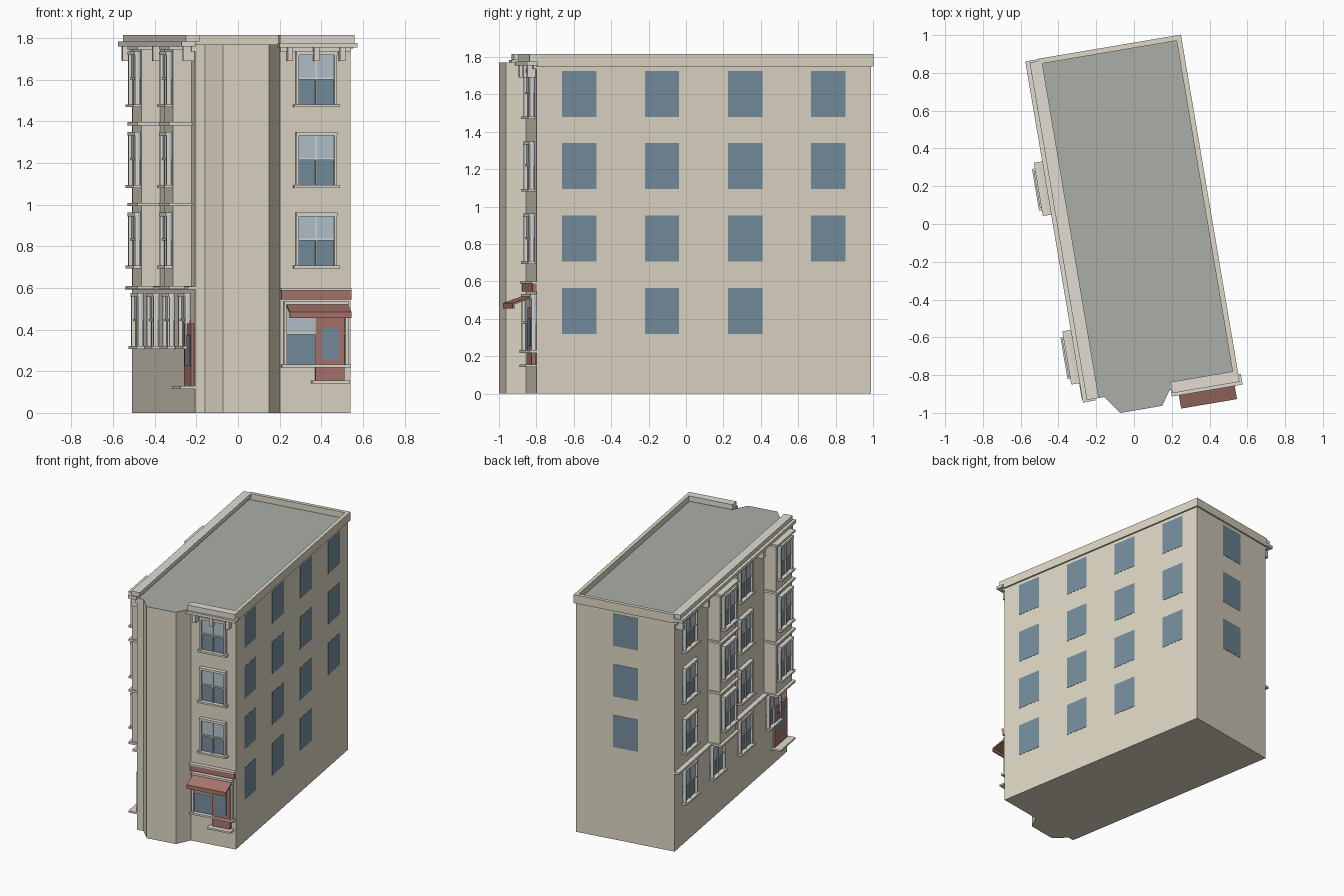
import bpy, bmesh, math
from mathutils import Matrix

if "Cube" in bpy.data.objects:
    bpy.data.objects.remove(bpy.data.objects["Cube"])

TURN = Matrix.Rotation(math.radians(9.6), 4, 'Z')
L, R, F, B = -.357, .40, -.877, .935          # wall planes in the building's own frame
FLOORS = [.309, .696, 1.083, 1.47]
COLS = [-.64, -.185, .265, .71]
BAYS = {COLS[0]: .09, COLS[2]: .09}


def mat(name, r, g, b):
    m = bpy.data.materials.new(name)
    m.diffuse_color = (r, g, b, 1)
    m.use_nodes = True
    m.node_tree.nodes["Principled BSDF"].inputs["Base Color"].default_value = m.diffuse_color
    return m


WALL = mat("wall", .73, .68, .56)
TRIM = mat("trim", .75, .72, .64)
ROOF = mat("roof", .40, .42, .39)
DARK = mat("dark_glass", .18, .27, .34)
LIGHT = mat("light_glass", .45, .55, .62)
RED = mat("red_paint", .40, .18, .15)


def finish(name, bm, mats):
    bmesh.ops.recalc_face_normals(bm, faces=bm.faces)
    bm.transform(TURN)
    me = bpy.data.meshes.new(name)
    bm.to_mesh(me)
    bm.free()
    for m in mats:
        me.materials.append(m)
    ob = bpy.data.objects.new(name, me)
    bpy.context.collection.objects.link(ob)
    return ob


def prism(bm, pts, vec, idx=0):
    """Extrude a closed outline along vec."""
    f = bm.faces.new([bm.verts.new(p) for p in pts])
    f.material_index = idx
    ext = bmesh.ops.extrude_face_region(bm, geom=[f])["geom"]
    vs = [g for g in ext if isinstance(g, bmesh.types.BMVert)]
    bmesh.ops.translate(bm, vec=vec, verts=vs)
    for v in vs:
        for g in v.link_faces:
            g.material_index = idx


def place(side, s, d, z):
    """Point on a wall: s along it, d out from it."""
    return {"front": (s, F - d, z), "left": (L - d, s, z),
            "right": (R + d, s, z), "back": (s, B + d, z)}[side]


def part(name, side, boxes):
    """One object from boxes (s0, s1, d0, d1, z0, z1, material) on a wall."""
    bm = bmesh.new()
    mats = []
    for s0, s1, d0, d1, z0, z1, m in boxes:
        if m not in mats:
            mats.append(m)
        pts = [place(side, *p) for p in ((s0, d0, z0), (s1, d0, z0), (s1, d1, z0), (s0, d1, z0))]
        prism(bm, pts, (0, 0, z1 - z0), mats.index(m))
    return finish(name, bm, mats)


def sash_window(name, side, c, z, w=.20, h=.262, d=0):
    a, b, t, mid = c - w / 2, c + w / 2, .014, z + h * .52
    part(name, side, [
        (a, b, d, d + .008, z, mid, DARK), (a, b, d, d + .012, mid, z + h, LIGHT),
        (a, a + t, d, d + .026, z, z + h, TRIM), (b - t, b, d, d + .026, z, z + h, TRIM),
        (a, b, d, d + .03, z + h - t, z + h + .004, TRIM),
        (a - .012, b + .012, d, d + .037, z - .002, z + .012, TRIM),
        (c - .004, c + .004, d, d + .018, z, z + h, TRIM),
        (a, b, d, d + .018, mid - .005, mid + .005, TRIM)])


def door(name, side, a, b, z0, z1, step, d):
    part(name, side, [
        (a, b, 0, d, z0, z1, RED),
        (a + .03, b - .03, 0, d + .003, z0 + .1, z1 - .055, DARK),
        (a - .02, b + .02, 0, step, z0 - .013, z0, TRIM)])


# main block with the faceted corner bay on the front
outline = [(L, F), (-.308, F), (-.238, -.974), (-.014, -.974), (.055, F), (R, F), (R, B), (L, B)]
bm = bmesh.new()
prism(bm, [(x, y, 0) for x, y in outline], (0, 0, 1.77))
for f in bm.faces:
    if f.calc_center_median().z > 1.76:
        f.material_index = 1
finish("building_walls", bm, [WALL, ROOF])

# parapets
part("right_parapet", "right", [(F, B + .012, -.016, .012, 1.75, 1.815, WALL)])
part("back_parapet", "back", [(L, R + .012, -.016, .012, 1.75, 1.815, WALL)])

# cornices with friezes and brackets
part("front_cornice", "front", [
    (.045, .425, 0, .057, 1.755, 1.775, TRIM), (.05, .412, -.02, .04, 1.775, 1.815, TRIM),
    (.055, R, 0, .018, 1.735, 1.755, TRIM)]
    + [(s - .013, s + .013, 0, .045, 1.69, 1.755, TRIM) for s in (.10, .2275, .355)])
part("left_cornice", "left", [
    (F - .01, B + .01, 0, .067, 1.76, 1.783, TRIM), (F, B, -.02, .045, 1.783, 1.815, TRIM),
    (F, B, 0, .018, 1.735, 1.76, TRIM)]
    + [(s - .013, s + .013, 0, .055, 1.69, 1.76, TRIM) for s in (-.845, -.40, .03, .49, .90)])
part("left_string_course", "left", [(F, B, 0, .035, .592, .608, TRIM)])

# projecting bays on the left
for i, c in enumerate(BAYS):
    a, b = c - .129, c + .129
    part(f"left_bay_{i}", "left", [(a, b, 0, .09, .60, 1.76, WALL)]
         + [(a - .014, b + .014, 0, .112, z, z + .016, TRIM) for z in (.594, .993, 1.38, 1.744)])

# left and front sash windows
for i, z in enumerate(FLOORS):
    for j, c in enumerate(COLS):
        sash_window(f"left_window_{i}_{j}", "left", c, z, d=BAYS.get(c, 0) if i else 0)
    if i:
        sash_window(f"front_window_{i}", "front", .2305, z)

# flush windows on the right and back
for i, z in enumerate(FLOORS):
    for j, c in enumerate((-.647, -.198, .253, .704)):
        if i or j < 3:
            part(f"right_window_{i}_{j}", "right", [(c - .093, c + .093, 0, .002, z + .01, z + .256, DARK)])
    if i:
        part(f"back_window_{i}", "back", [(-.075, .115, 0, .002, z + .01, z + .256, DARK)])

# shop front
sash_window("shop_window", "front", .2285, .22, w=.312, h=.31)
part("shop_fascia", "front", [(.06, R, 0, .022, .545, .588, RED), (.055, R, 0, .03, .588, .6, TRIM)])
door("shop_door", "front", .226, .367, .155, .46, .06, .022)
door("side_door", "left", -.85, -.65, .128, .43, .07, .016)

# awning: sloped sheet with a hanging front edge
bm = bmesh.new()
profile = [(0, .53), (.128, .485), (.128, .455), (.118, .455), (.118, .478), (0, .518)]
prism(bm, [place("front", .083, d, z) for d, z in profile], (.3, 0, 0))
finish("shop_awning", bm, [RED])
